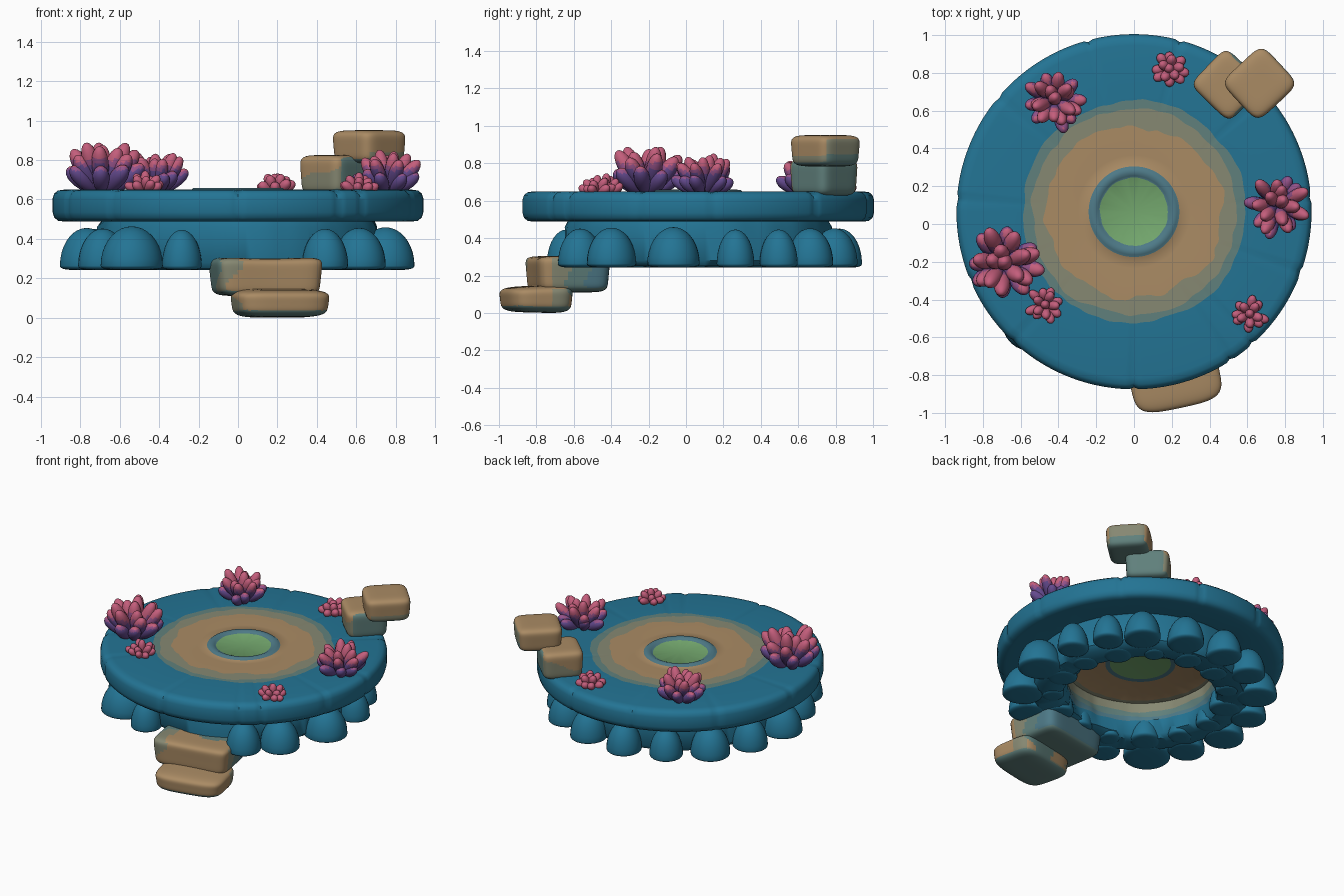
import bpy, bmesh, math, random
from mathutils import Vector, Matrix, noise

if "Cube" in bpy.data.objects:
    bpy.data.objects.remove(bpy.data.objects["Cube"])

random.seed(4)
CY = 0.065                       # centre of the round platform in y


def lin(c):
    c /= 255
    return c / 12.92 if c < 0.04045 else ((c + 0.055) / 1.055) ** 2.4


COLOURS = [("blue stone", 35, 116, 148), ("grey blue stone", 78, 122, 136),
           ("grey beige", 134, 136, 114), ("sand", 170, 139, 100),
           ("green pool", 116, 168, 110), ("pink coral", 196, 94, 124),
           ("mauve coral", 148, 82, 136), ("purple coral", 100, 74, 142),
           ("grey green", 96, 128, 124)]
MATS = []
for n, r, g, b in COLOURS:
    m = bpy.data.materials.new(n)
    m.diffuse_color = (lin(r), lin(g), lin(b), 1)
    m.use_nodes = True
    m.node_tree.nodes["Principled BSDF"].inputs["Base Color"].default_value = m.diffuse_color
    MATS.append(m)
BLUE, GREYBLUE, BEIGE, SAND, GREEN, PINK, MAUVE, PURPLE, GREYGREEN = range(9)


def finish(name, bm, rule=None):
    if rule:
        bm.normal_update()
        for f in bm.faces:
            f.material_index = rule(f.calc_center_median(), f.normal)
    for f in bm.faces:
        f.smooth = True
    me = bpy.data.meshes.new(name)
    bm.to_mesh(me)
    bm.free()
    for m in MATS:
        me.materials.append(m)
    me.set_sharp_from_angle(angle=math.radians(45))
    ob = bpy.data.objects.new(name, me)
    bpy.context.collection.objects.link(ob)
    return ob


GROOVES = [270, 227, 203, 176, 140, 105, 75, 42, 5, 340, 312, 303]


def groove(a):
    """1 on a joint between two stones, 0 away from it."""
    d = min(abs((math.degrees(a) - g + 180) % 360 - 180) for g in GROOVES)
    return max(0, 1 - d / 1.6)


def lathe(name, profile, seg=240):
    """profile rows: radius, z, colour of the band after it, wiggle, joint depth"""
    bm = bmesh.new()
    rings = []
    for k, (r, z, mat, wig, dep) in enumerate(profile):
        if r == 0:
            rings.append([bm.verts.new((0, CY, z))])
            continue
        ring = []
        for i in range(seg):
            a = 2 * math.pi * i / seg
            c, s = math.cos(a), math.sin(a)
            w = noise.noise(Vector((c * 2.5, s * 2.5, k * 1.1)))
            w += 0.5 * noise.noise(Vector((c * 7, s * 7, k * 1.1)))
            g = groove(a) * dep
            rr = r + wig * w - (g if r > 0.85 else 0)
            zz = z - (g if z > 0.6 else 0)
            ring.append(bm.verts.new((rr * c, rr * s + CY, zz)))
        rings.append(ring)
    for k in range(len(rings) - 1):
        A, B = rings[k], rings[k + 1]
        for i in range(seg):
            j = (i + 1) % seg
            vs = [A[i % len(A)], B[i % len(B)], B[j % len(B)], A[j % len(A)]]
            f = bm.faces.new(list(dict.fromkeys(vs)))
            f.material_index = profile[k][2]
    bmesh.ops.recalc_face_normals(bm, faces=bm.faces)
    return finish(name, bm)


# round slab with pool, sand rings and underside
lathe("platform_slab", [
    (0, .648, GREEN, 0, 0), (.180, .646, GREYBLUE, .004, 0),
    (.190, .652, GREYBLUE, 0, 0), (.205, .659, GREYBLUE, 0, 0), (.228, .657, GREYBLUE, 0, 0),
    (.240, .647, SAND, 0, 0), (.30, .650, SAND, 0, 0), (.46, .650, BEIGE, .045, 0),
    (.545, .650, GREYGREEN, .025, 0), (.592, .65, BLUE, .02, .003),
    (.88, .65, BLUE, 0, .005), (.914, .645, BLUE, 0, .008), (.932, .630, BLUE, 0, .010),
    (.940, .605, BLUE, 0, .010), (.940, .535, BLUE, 0, .010), (.932, .508, BLUE, 0, .010),
    (.912, .492, BLUE, 0, .008), (.88, .488, BLUE, 0, 0), (.50, .488, BEIGE, 0, 0),
    (.47, .50, SAND, .02, 0), (.23, .505, GREYBLUE, 0, 0), (.20, .508, GREEN, 0, 0),
    (0, .51, GREEN, 0, 0)])

# hollow base wall
lathe("base_wall", [
    (.69, .50, BLUE, .01, 0), (.71, .46, BLUE, .015, 0), (.71, .28, BLUE, .015, 0),
    (.68, .25, BLUE, .01, 0), (.54, .25, BLUE, .02, 0), (.505, .275, BLUE, .03, 0),
    (.495, .36, GREYBLUE, .03, 0), (.49, .39, GREYGREEN, .02, 0), (.49, .43, BEIGE, .02, 0),
    (.49, .50, BEIGE, 0, 0)], 120)

# rounded boulders around the base: angle, half width, distance
BOULDERS = [(-37, .13, .77), (-10, .14, .76), (15, .10, .77), (34, .10, .77), (51, .12, .77),
            (73, .12, .76), (96, .115, .76), (118, .11, .76), (140, .13, .76), (162, .115, .76),
            (185, .13, .77), (207, .12, .77), (227, .155, .79), (248, .10, .76), (305, .115, .77)]
# smaller ones line the inner edge
INNER = [(11 + 24 * i, .085 + .015 * math.sin(i * 2.3), .575) for i in range(15)]
bm = bmesh.new()
for ang, w, d in BOULDERS + INNER:
    a = math.radians(ang)
    res = bmesh.ops.create_uvsphere(bm, u_segments=28, v_segments=18, radius=1)
    h = .15 + .32 * w
    for v in res["verts"]:
        # egg-shaped top, shallow rounded bottom
        z = v.co.z
        v.co.z = h * z if z > 0 else -.022 * (1 - (1 + z) ** 2)
    M = (Matrix.Translation((d * math.cos(a), CY + d * math.sin(a), .264))
         @ Matrix.Rotation(a, 4, 'Z') @ Matrix.Diagonal((w * 1.05, w, 1, 1)))
    bmesh.ops.transform(bm, matrix=M, verts=res["verts"])
finish("base_boulders", bm, lambda c, n: BLUE)


def rounded_rock(name, centre, half, rot, rule, n=6, sag=0, bow=0, slope=0):
    """Rounded block; sag dips the top, bow pushes the front out, slope lowers the front top."""
    bm = bmesh.new()
    bmesh.ops.create_cube(bm, size=2)
    bmesh.ops.subdivide_edges(bm, edges=bm.edges[:], cuts=17, use_grid_fill=True)
    for v in bm.verts:
        p = v.co
        p /= (abs(p.x) ** n + abs(p.y) ** n + abs(p.z) ** n) ** (1 / n)
        x, y, z = p
        p.z = z - sag * (1 - x * x) * max(0, z) + slope * y * (max(0, z) - .5 * max(0, -z))
        if y < 0:
            p.y += bow * (1 - x * x) * y
        p.x *= 1 + .04 * z
        p.y *= 1 + .04 * z
    M = (Matrix.Translation(centre) @ Matrix.Rotation(math.radians(rot), 4, 'Z')
         @ Matrix.Diagonal((*half, 1)))
    bmesh.ops.transform(bm, matrix=M, verts=bm.verts)
    return finish(name, bm, rule)


# front steps: sandy in front, greyer towards the base and underneath
def step_rule(c, n):
    if n.z < -.45:
        return GREYGREEN
    w = .03 * math.sin(c.x * 21) + .02 * math.sin(c.z * 30)
    if c.y > -.55 + w:
        return GREYBLUE
    if c.y > -.65 + w or c.x < -.07 + w:
        return GREYGREEN
    return BEIGE if c.x < -.01 + w or c.z < .035 or (n.x > .6 and c.y > -.72) else SAND


rounded_rock("lower_step", (.213, -.80, .074), (.236, .168, .072), 12, step_rule, 4.5, 0, .04, .12)
rounded_rock("upper_step", (.14, -.635, .21), (.265, .195, .10), 10, step_rule, 7, .10, -.06)


# back stones
def low_rule(c, n):
    if n.z < -.4 or n.x > .4:
        return GREYGREEN
    edge = .75 + .4 * (c.x - .45) + .015 * math.sin(c.y * 30)
    return SAND if c.z > edge or n.z > .6 else BEIGE


def high_rule(c, n):
    if n.z < -.5:
        return GREYGREEN
    if n.x > .2 and n.y > .2 and n.z < .5:
        return GREYGREEN if c.z < .85 else BEIGE
    return BEIGE if n.x > .3 and c.z < .84 else SAND


rounded_rock("lower_back_stone", (.495, .737, .725), (.136, .143, .10), 46, low_rule, 6)
rounded_rock("upper_back_stone", (.665, .745, .867), (.147, .142, .084), 43, high_rule, 5.5)


# coral tufts: fingers fanning out from one root
def coral(name, x, y, length, width, rings, purple):
    bm = bmesh.new()
    for count, tilt, scale in rings:
        off = random.random() * 6.28
        for i in range(count):
            a = off + 2 * math.pi * i / count + random.uniform(-.2, .2)
            t = math.radians(tilt + random.uniform(-7, 7))
            L = length * scale * random.uniform(.88, 1.08)
            res = bmesh.ops.create_uvsphere(bm, u_segments=14, v_segments=14, radius=1)
            for v in res["verts"]:
                k = 1 + .2 * v.co.z
                v.co = Vector((v.co.x * width * k, v.co.y * width * k, (v.co.z + 1) * L / 2))
            M = (Matrix.Translation((x + .2 * length * math.sin(t) * math.cos(a),
                                     y + .2 * length * math.sin(t) * math.sin(a), .638))
                 @ Matrix.Rotation(a, 4, 'Z') @ Matrix.Rotation(t, 4, 'Y'))
            bmesh.ops.transform(bm, matrix=M, verts=res["verts"])

    def rule(c, n):
        # purple near the root and on undersides, pink on tips
        out = math.hypot(c.x - x, c.y - y) / length
        h = (c.z - .65) / length + .15 * n.z + .08 * out
        return PURPLE if h < purple else MAUVE if h < purple + .14 else PINK
    finish(name, bm, rule)


BIG = [(1, 4, 1.0), (5, 19, 1.0), (7, 36, .95), (8, 54, .78)]
SMALL = [(1, 4, 1.0), (5, 32, .95), (8, 62, .88)]
coral("coral_left", -.69, -.21, .262, .043, BIG, .46)
coral("coral_back_left", -.42, .65, .21, .035, BIG, .46)
coral("coral_right", .76, .10, .21, .035, BIG, .46)
coral("small_coral_back", .19, .82, .105, .026, SMALL, -.3)
coral("small_coral_front_left", -.47, -.43, .105, .024, SMALL, -.3)
coral("small_coral_front_right", .61, -.48, .10, .024, SMALL, -.3)
